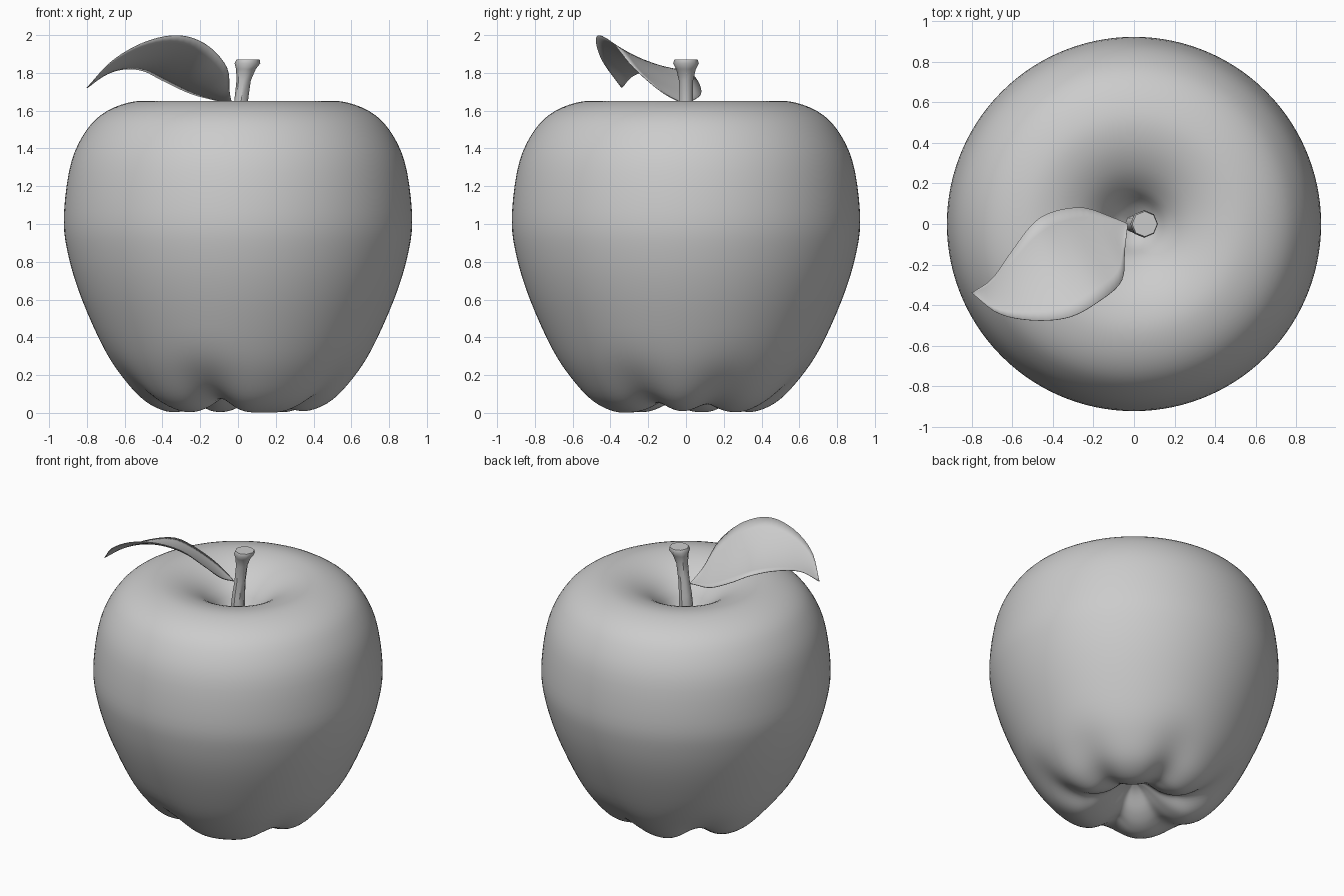
import bpy, bmesh, math
from mathutils import Vector

cube = bpy.data.objects.get("Cube")
if cube:
    bpy.data.objects.remove(cube, do_unlink=True)

grey = bpy.data.materials.new("plain grey")
grey.use_nodes = True
grey.diffuse_color = (0.6, 0.6, 0.6, 1)
grey.node_tree.nodes["Principled BSDF"].inputs["Base Color"].default_value = (0.6, 0.6, 0.6, 1)


def spline(points, count):
    """Resample a smooth curve through the points."""
    pts = [Vector(p) for p in points]
    pts = [2 * pts[0] - pts[1]] + pts + [2 * pts[-1] - pts[-2]]
    spans = len(pts) - 3
    result = []
    for i in range(count):
        u = i / (count - 1) * spans
        k = min(int(u), spans - 1)
        t = u - k
        a, b, c, d = pts[k:k + 4]
        result.append(0.5 * (2 * b + (c - a) * t + (2 * a - 5 * b + 4 * c - d) * t ** 2
                             + (3 * b - a - 3 * c + d) * t ** 3))
    return result


def loft(name, rows, closed=False, cap=False, angle=180):
    """Skin rows of points with quads; closed rows form rings."""
    bm = bmesh.new()
    grid = [[bm.verts.new(p) for p in row] for row in rows]
    n = len(rows[0])
    for low, high in zip(grid, grid[1:]):
        for j in range(n if closed else n - 1):
            k = (j + 1) % n
            bm.faces.new((low[j], low[k], high[k], high[j]))
    if cap:
        bm.faces.new(grid[0][::-1])
        bm.faces.new(grid[-1])
    bmesh.ops.remove_doubles(bm, verts=bm.verts, dist=0.0005)
    bmesh.ops.recalc_face_normals(bm, faces=bm.faces)
    mesh = bpy.data.meshes.new(name)
    bm.to_mesh(mesh)
    bm.free()
    mesh.materials.append(grey)
    obj = bpy.data.objects.new(name, mesh)
    bpy.context.collection.objects.link(obj)
    bpy.ops.object.select_all(action='DESELECT')
    obj.select_set(True)
    bpy.context.view_layer.objects.active = obj
    bpy.ops.object.shade_smooth_by_angle(angle=math.radians(angle))
    return obj


# Fruit: a turned profile with uneven lobes pressed into the base
profile = spline([(0, 0.2), (0.08, 0.16), (0.18, 0.07), (0.28, 0.015), (0.38, 0.004),
                  (0.5, 0.06), (0.61, 0.18), (0.71, 0.34), (0.83, 0.61), (0.9, 0.84),
                  (0.922, 1.04), (0.885, 1.32), (0.8, 1.5), (0.69, 1.6), (0.54, 1.65),
                  (0.4, 1.64), (0.27, 1.585), (0.17, 1.5), (0.1, 1.4), (0, 1.32)], 80)
valleys = [(20, 0.6), (78, 0.7), (135, 1.0), (195, 0.6), (253, 1.0), (333, 0.7)]


def valley_depth(angle):
    total = 0
    for centre, strength in valleys:
        gap = (math.degrees(angle) - centre + 180) % 360 - 180
        total += strength * math.exp(-(gap / 15) ** 2)
    return total


rings = []
for r, z in profile:
    fade = max(0, 1 - z / 0.42) ** 2 * min(1, r / 0.3)
    ring = []
    for j in range(120):
        a = j * math.tau / 120
        dent = valley_depth(a) * fade
        radius = max(r, 0) * (1 - 0.1 * dent)
        ring.append((radius * math.cos(a), radius * math.sin(a), z + 0.075 * dent))
    rings.append(ring)
loft("fruit_body", rings, closed=True)

# Stem: a leaning, flared, few-sided rod with a cut top
stem = [(0.0, 1.3, 0.045), (0.0, 1.48, 0.045), (0.005, 1.55, 0.042), (0.015, 1.64, 0.036),
        (0.03, 1.76, 0.038), (0.042, 1.82, 0.052), (0.05, 1.85, 0.068), (0.053, 1.87, 0.062)]
rings = [[(x + r * math.cos(j * math.tau / 8), r * math.sin(j * math.tau / 8), z)
          for j in range(8)] for x, z, r in stem]
loft("stem", rings, closed=True, cap=True, angle=45)

# Leaf: a thin curved sheet between its low back edge and raised front edge
back_edge = spline([(-0.03, 0, 1.63), (-0.1, 0.03, 1.65), (-0.25, 0.08, 1.69),
                    (-0.4, 0.06, 1.76), (-0.5, 0, 1.81), (-0.6, -0.13, 1.82),
                    (-0.7, -0.27, 1.79), (-0.8, -0.34, 1.72)], 33)
front_edge = spline([(-0.03, 0, 1.63), (-0.045, -0.13, 1.7), (-0.06, -0.28, 1.83),
                     (-0.17, -0.38, 1.95), (-0.32, -0.46, 1.998), (-0.5, -0.475, 1.96),
                     (-0.67, -0.44, 1.86), (-0.8, -0.34, 1.72)], 33)
rows = []
for a, b in zip(back_edge, front_edge):
    row = []
    for j in range(9):
        t = j / 8
        p = a.lerp(b, t)
        p.z -= 0.25 * (b - a).length * t * (1 - t)
        row.append(p)
    rows.append(row)
leaf = loft("leaf", rows)
skin = leaf.modifiers.new("thickness", 'SOLIDIFY')
skin.thickness = 0.004
skin.offset = 0
